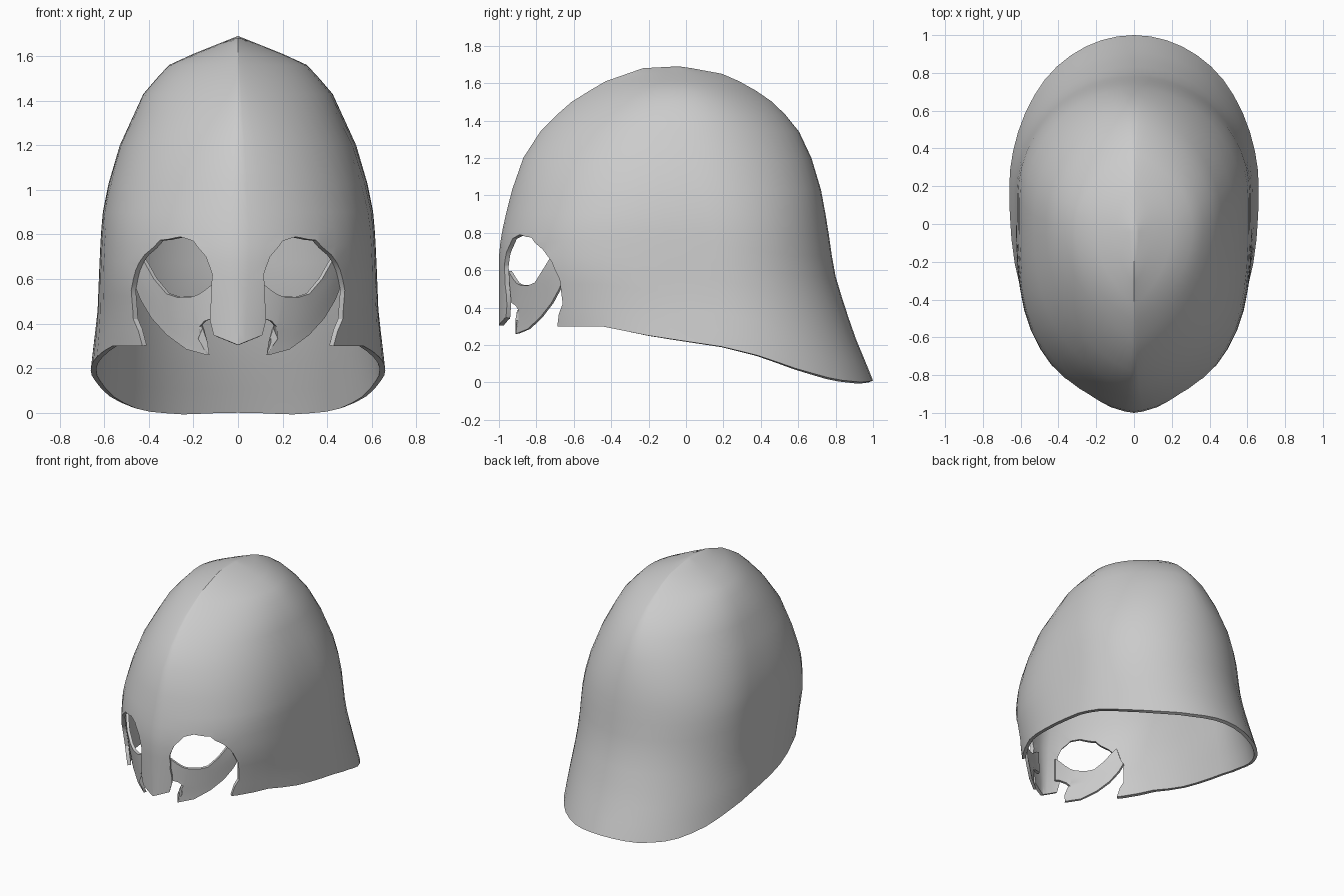
import bpy, bmesh, math
from mathutils import Vector

cube = bpy.data.objects.get("Cube")
if cube:
    bpy.data.objects.remove(cube, do_unlink=True)

steel = bpy.data.materials.new("grey_steel")
steel.use_nodes = True
steel.diffuse_color = (0.6, 0.6, 0.6, 1)
steel.node_tree.nodes["Principled BSDF"].inputs["Base Color"].default_value = (0.6, 0.6, 0.6, 1)

TOP = 1.69


def curve(*pts):
    """Piecewise curve through (position, value) pairs, clamped at both ends."""
    def value(s):
        if s <= pts[0][0]:
            return pts[0][1]
        for (a, va), (b, vb) in zip(pts, pts[1:]):
            if s <= b:
                return va + (vb - va) * (s - a) / (b - a)
        return pts[-1][1]
    return value


# Helmet outline by height: front, back, half width, widest place
front = curve((.7, -1), (.8, -.985), (1, -.94), (1.2, -.87), (1.37, -.76), (1.51, -.6),
              (1.61, -.43), (1.68, -.23), (TOP, -.04))
back = curve((.02, 1), (.2, .92), (.4, .85), (.6, .79), (.75, .77), (1, .73), (1.18, .68),
             (1.35, .6), (1.48, .49), (1.59, .33), (1.66, .17), (TOP, -.04))
width = curve((0, .67), (.2, .66), (.45, .63), (.7, .62), (.88, .61), (1.03, .58), (1.2, .53),
              (1.44, .42), (1.57, .3), (TOP, 0))
middle = curve((0, .2), (.8, .15), (1.2, .04), (TOP, -.04))
# Roundness of each level: the crown is lens shaped, which makes the ridge
front_p = curve((.3, 1.35), (.8, 1.5), (1.2, 1.4), (1.45, 1.2), (TOP, 1))
front_q = curve((.3, 2.8), (.6, 3.7), (.8, 3.7), (1.2, 2.8), (1.5, 2.2), (TOP, 2))
back_p = curve((1, 2), (1.35, 1.6), (TOP, 1))
# Height of the lower rim from front to back
rim = curve((-.45, .3), (-.2, .25), (0, .22), (.2, .19), (.4, .14), (.6, .07), (.8, .015),
            (.95, 0), (1, .01))


def level_point(t, z):
    """Half-outline point at height z; t runs from -1 (front) to 1 (back)."""
    v = math.sin(abs(t) * math.pi / 2)
    end, p, q = (front(z), front_p(z), front_q(z)) if t < 0 else (back(z), back_p(z), 2)
    x = width(z) * max(0, 1 - v ** q) ** (1 / p)
    return Vector((x, middle(z) + (end - middle(z)) * v, z))


def face_point(x, z):
    """Point on the front of the shell at the given x and z."""
    v = max(0, 1 - (abs(x) / width(z)) ** front_p(z)) ** (1 / front_q(z))
    return Vector((x, middle(z) + (front(z) - middle(z)) * v, z))


def face_normal(x, z):
    e = .02
    dx = face_point(x + e, z) - face_point(x - e, z)
    dz = face_point(x, z + e) - face_point(x, z - e)
    return dx.cross(dz).normalized()


def make_object(name, bm):
    mesh = bpy.data.meshes.new(name)
    bm.to_mesh(mesh)
    bm.free()
    obj = bpy.data.objects.new(name, mesh)
    bpy.context.collection.objects.link(obj)
    mesh.materials.append(steel)
    return obj


def activate(obj):
    bpy.ops.object.select_all(action='DESELECT')
    obj.select_set(True)
    bpy.context.view_layer.objects.active = obj


def thicken(obj, amount):
    mod = obj.modifiers.new("thickness", 'SOLIDIFY')
    mod.thickness, mod.offset = amount, -1
    activate(obj)
    bpy.ops.object.modifier_apply(modifier=mod.name)


def smooth(obj):
    activate(obj)
    bpy.ops.object.shade_smooth_by_angle(angle=math.radians(30))


# Helmet shell: rings from the crown down to the rim
FRONT, BACK, LOWER = 14, 12, 8
half = [-1 + i / FRONT for i in range(FRONT)] + [i / BACK for i in range(BACK + 1)]
loop = [(t, 1) for t in half] + [(t, -1) for t in half[-2:0:-1]]
crown = [1.68, 1.65, 1.61, 1.56, 1.5, 1.43, 1.34, 1.2, 1.03, .9]


def column(t, side):
    low = .3
    for _ in range(10):
        low = rim(level_point(t, low).y)
    start = crown[-1]
    heights = crown + [start + (low - start) * k / LOWER for k in range(1, LOWER + 1)]
    pts = [level_point(t, z) for z in heights]
    return [Vector((p.x * side, p.y, p.z)) for p in pts]


bm = bmesh.new()
apex = bm.verts.new((0, middle(TOP), TOP))
columns = [[bm.verts.new(p) for p in column(t, side)] for t, side in loop]
for i, a in enumerate(columns):
    b = columns[(i + 1) % len(columns)]
    bm.faces.new((apex, a[0], b[0]))
    for k in range(len(a) - 1):
        bm.faces.new((a[k], a[k + 1], b[k + 1], b[k]))
shell = make_object("helmet_shell", bm)
thicken(shell, .025)

# Eye openings and the nose guard point, cut square to the surface
opening = [(-.01, .3), (.125, .41), (.118, .52), (.115, .62), (.145, .7), (.2, .77), (.26, .79),
           (.35, .775), (.42, .71), (.46, .64), (.48, .55), (.47, .42), (.43, .3),
           (.41, .2), (-.01, .2)]
for side in (1, -1):
    bm = bmesh.new()
    rings = []
    for depth in (.2, -.2):
        rings.append([])
        for x, z in opening:
            p = face_point(x, z) + face_normal(x, z) * depth
            rings[-1].append(bm.verts.new((p.x * side, p.y, p.z)))
    outer, inner = rings
    bm.faces.new(outer)
    bm.faces.new(inner[::-1])
    for i in range(len(outer)):
        j = (i + 1) % len(outer)
        bm.faces.new((outer[j], outer[i], inner[i], inner[j]))
    bmesh.ops.triangulate(bm, faces=bm.faces[:])
    bmesh.ops.recalc_face_normals(bm, faces=bm.faces[:])
    cutter = make_object("eye_cutter", bm)
    cutter.hide_render = True
    mod = shell.modifiers.new("eye_opening", 'BOOLEAN')
    mod.operation, mod.solver, mod.object = 'DIFFERENCE', 'EXACT', cutter
    activate(shell)
    bpy.ops.object.modifier_apply(modifier=mod.name)
    bpy.data.objects.remove(cutter, do_unlink=True)
smooth(shell)

# Cheek guards: hooked crescents tucked just inside the shell
upper = [(.09, .595), (.12, .58), (.16, .55), (.19, .53), (.21, .522), (.23, .517), (.29, .515),
         (.34, .53), (.4, .6), (.44, .67), (.46, .7)]
lower = [(.09, .425), (.12, .425), (.165, .41), (.19, .385), (.185, .33), (.155, .26), (.25, .285),
         (.34, .345), (.41, .42), (.46, .5), (.485, .56)]
ROWS = 5
for name, side in (("left_cheek_guard", 1), ("right_cheek_guard", -1)):
    bm = bmesh.new()
    strips = []
    for (xa, za), (xb, zb) in zip(upper, lower):
        strips.append([])
        for k in range(ROWS + 1):
            x, z = xa + (xb - xa) * k / ROWS, za + (zb - za) * k / ROWS
            p = face_point(x, z) - face_normal(x, z) * .03
            strips[-1].append(bm.verts.new((p.x * side, p.y, p.z)))
    for a, b in zip(strips, strips[1:]):
        for k in range(ROWS):
            quad = (a[k], a[k + 1], b[k + 1], b[k])
            bm.faces.new(quad if side > 0 else quad[::-1])
    guard = make_object(name, bm)
    thicken(guard, .02)
    smooth(guard)
